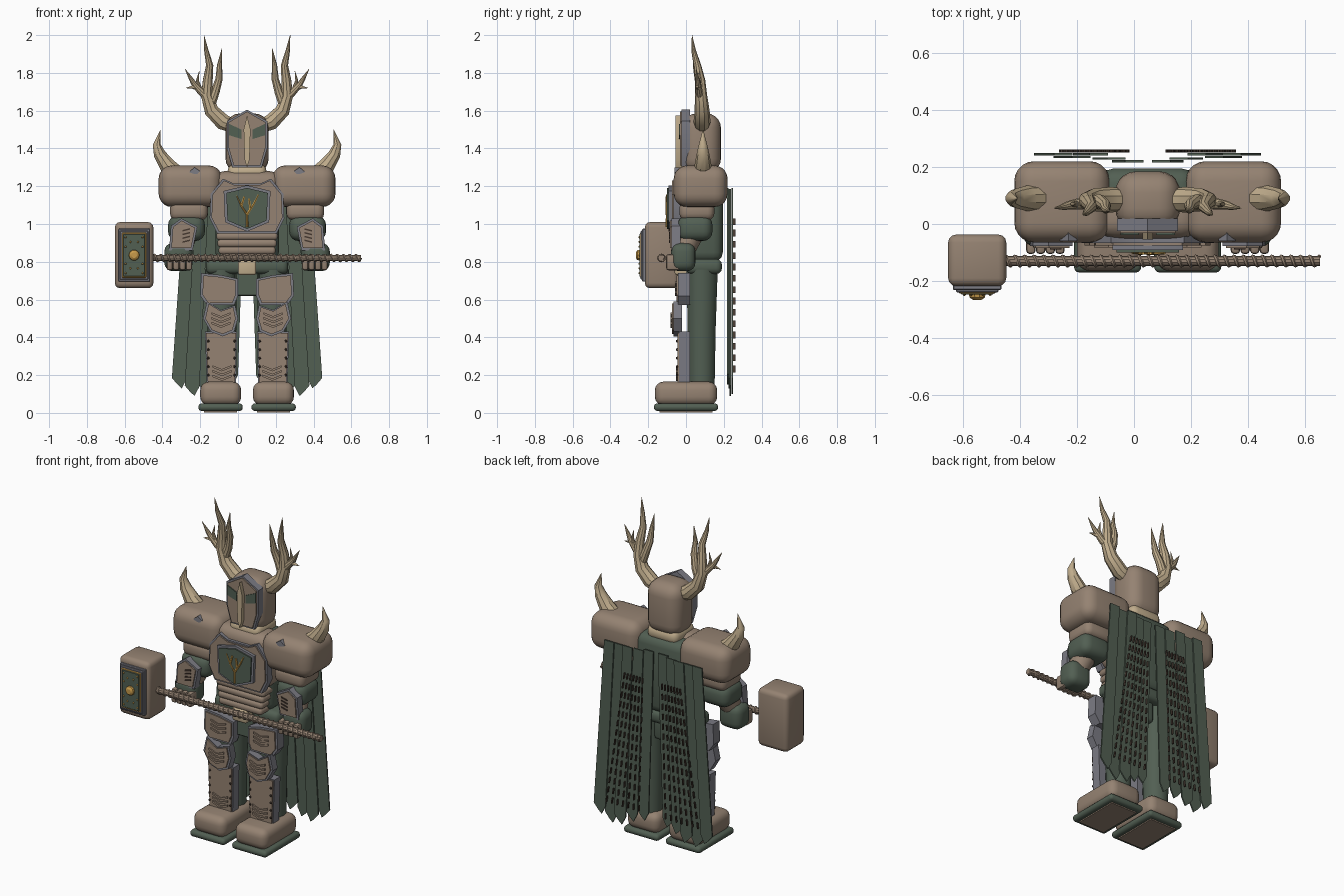
import bpy, bmesh, math
from mathutils import Vector

if "Cube" in bpy.data.objects:
    bpy.data.objects.remove(bpy.data.objects["Cube"])

C = 0.048  # body mirror plane


def mat(name, r, g, b):
    m = bpy.data.materials.new(name)
    m.diffuse_color = (r, g, b, 1)
    m.use_nodes = True
    m.node_tree.nodes["Principled BSDF"].inputs["Base Color"].default_value = m.diffuse_color
    return m


BROWN = mat("brown armour", .30, .225, .168)
GREEN = mat("dark green", .084, .115, .086)
TAN = mat("horn tan", .52, .41, .26)
GREY = mat("steel grey", .20, .20, .23)
GOLD = mat("gold", .58, .33, .07)
DARK = mat("dark stitch brown", .06, .04, .03)


def finish(name, bm, m):
    bmesh.ops.recalc_face_normals(bm, faces=bm.faces)
    me = bpy.data.meshes.new(name)
    bm.to_mesh(me)
    bm.free()
    me.materials.append(m)
    ob = bpy.data.objects.new(name, me)
    bpy.context.collection.objects.link(ob)
    return ob


def boxes(name, dims, m, bev=0, seg=3):
    """Rounded boxes, each given as (x0,x1,y0,y1,z0,z1)."""
    bm = bmesh.new()
    for d in dims:
        vs = bmesh.ops.create_cube(bm, size=1)['verts']
        for v in vs:
            v.co = Vector([d[2 * i] if v.co[i] < 0 else d[2 * i + 1] for i in range(3)])
    if bev:
        bmesh.ops.bevel(bm, geom=bm.edges[:], offset=bev, segments=seg, profile=.5, affect='EDGES')
    return finish(name, bm, m)


def plates(name, outlines, y0, y1, m):
    """Extrude (x,z) outlines from y0 (front) to y1."""
    bm = bmesh.new()
    for pts in outlines:
        f = bm.faces.new([bm.verts.new((x, y0, z)) for x, z in pts])
        r = bmesh.ops.extrude_face_region(bm, geom=[f])
        for v in r['geom']:
            if isinstance(v, bmesh.types.BMVert):
                v.co.y = y1
    return finish(name, bm, m)


def scaled(pts, d):
    """Shrink an outline by about d on every side."""
    xs, zs = [p[0] for p in pts], [p[1] for p in pts]
    cx, cz = (min(xs) + max(xs)) / 2, (min(zs) + max(zs)) / 2
    kx, kz = 1 - 2 * d / (max(xs) - min(xs)), 1 - 2 * d / (max(zs) - min(zs))
    return [(cx + (x - cx) * kx, cz + (z - cz) * kz) for x, z in pts]


def framed(name, pts, y0, y1, m, rim=.012):
    """Steel-edged plate: grey slab with a coloured face in front."""
    return [plates(name + "_rim", [pts], y0 + .008, y1, GREY),
            plates(name, [scaled(pts, rim)], y0, y1 - .004, m)]


def studs(name, centres, r, m):
    bm = bmesh.new()
    for c in centres:
        vs = bmesh.ops.create_icosphere(bm, subdivisions=1, radius=r)['verts']
        bmesh.ops.translate(bm, verts=vs, vec=c)
    return finish(name, bm, m)


def tubes(name, paths, m, res=3):
    """Tapered tubes through (x,y,z,radius) points."""
    cu = bpy.data.curves.new(name, 'CURVE')
    cu.dimensions, cu.bevel_depth, cu.bevel_resolution, cu.use_fill_caps = '3D', 1, res, True
    for pts in paths:
        sp = cu.splines.new('POLY')
        sp.points.add(len(pts) - 1)
        for p, (x, y, z, r) in zip(sp.points, pts):
            p.co, p.radius = (x, y, z, 1), r
    cu.materials.append(m)
    ob = bpy.data.objects.new(name, cu)
    bpy.context.collection.objects.link(ob)
    bpy.context.view_layer.objects.active = ob
    bpy.ops.object.select_all(action='DESELECT')
    ob.select_set(True)
    bpy.ops.object.convert(target='MESH')
    return bpy.context.view_layer.objects.active


def chevrons(cx, zs, w, h, t):
    """Downward-pointing V strips."""
    return [[(cx - w, z + h), (cx, z), (cx + w, z + h), (cx + w, z + h + t), (cx, z + t), (cx - w, z + h + t)]
            for z in zs]


L = []  # left-side parts, copied to the right at the end

# Feet and legs
L += [boxes("sole", [(-.21, .025, -.17, .17, .01, .05)], GREEN, .018),
      boxes("sole_tread", [(-.18, -.005, -.14, .14, 0.003, .012)], BROWN),
      boxes("boot", [(-.2, .017, -.165, .165, .04, .165)], BROWN, .045, 4),
      tubes("leg", [[(-.085, .083, .13, .07), (-.085, .083, .45, .076), (-.09, .085, .76, .085)]], GREEN, 5)]
shin = [(-.165, .15), (-.01, .15), (-.005, .43), (-.175, .43)]
thigh = [(-.165, .57), (-.02, .57), (0, .62), (0, .71), (-.09, .73), (-.195, .74), (-.2, .62)]
knee = [(-.145, .43), (-.08, .405), (-.02, .43), (0, .5), (-.015, .57), (-.09, .545), (-.165, .59), (-.185, .5)]
L += framed("shin_guard", shin, -.045, .02, BROWN, .006)
L += framed("thigh_guard", thigh, -.05, .02, BROWN)
L += framed("knee_guard", knee, -.075, -.02, BROWN)
L += [plates("knee_chevrons", chevrons(-.09, (.45, .475, .5), .05, .02, .012), -.083, -.07, BROWN),
      plates("shin_chevrons", chevrons(-.085, (.17, .195, .22), .05, .02, .012), -.053, -.04, BROWN),
      plates("thigh_chevrons", chevrons(-.095, (.62, .645, .67), .05, .015, .01), -.057, -.045, BROWN),
      studs("shin_rivets", [(x, -.047, .2 + .045 * i) for x in (-.158, -.018) for i in range(5)], .008, DARK)]

# Hips, belt and loincloth
boxes("hips", [(-.17, .266, .0, .19, .735, .815)], GREEN, .03)
boxes("crotch", [(-.02, .116, .03, .15, .62, .78)], GREEN, .02)
boxes("loincloth", [(-.012, .108, -.005, .02, .62, .74)], GREEN, .005, 1)
boxes("buckle", [(0, .096, -.06, .02, .73, .81)], TAN, .012)

# Torso
boxes("torso", [(-.12, .216, .0, .195, .8, 1.26)], GREEN, .05)
boxes("abdomen_bands", [(-.115 + .006 * i, .211 - .006 * i, -.055, .13, .915 - .038 * i, .957 - .038 * i)
                        for i in range(4)], BROWN, .017)
boxes("chest", [(-.13, .226, -.05, .12, .95, 1.28)], BROWN, .06, 4)
chest = [(-.11, .95), (.206, .95), (.245, 1.03), (.24, 1.16), (.175, 1.24), (.12, 1.215),
         (-.024, 1.215), (-.08, 1.24), (-.145, 1.16), (-.15, 1.03)]
framed("breastplate", chest, -.075, -.02, BROWN, .01)
shield = [(C, .96), (.165, 1.01), (.172, 1.175), (C, 1.205), (-.076, 1.175), (-.069, 1.01)]
framed("emblem_shield", shield, -.1, -.07, GREEN, .014)
tree = [[(0, -.1), (0, -.035), (-.03, .01), (-.055, .065)], [(0, -.035), (.035, .02), (.06, .07)],
        [(-.03, .01), (-.015, .06)], [(.018, -.008), (.01, .05)]]
tubes("emblem_tree", [[(C + x, -.102, 1.085 + z, .007 - .0015 * i) for i, (x, z) in enumerate(p)]
                      for p in tree], GOLD, 1)

# Neck and helmet
boxes("collar", [(-.055, .151, -.02, .175, 1.23, 1.315)], TAN, .035)
boxes("helmet", [(-.066, .162, -.02, .185, 1.27, 1.585)], BROWN, .075, 5)
face = [(-.03, 1.3), (.126, 1.3), (.155, 1.4), (.155, 1.545), (C, 1.605), (-.059, 1.545), (-.059, 1.4)]
framed("face_plate", face, -.032, .02, BROWN, .01)
for s in (-1, 1):
    plates("eye_panel", [[(C + s * x, z) for x, z in ((.03, 1.45), (.095, 1.47), (.095, 1.53), (.03, 1.5))]],
           -.038, -.02, GREEN)
plates("nose_ridge", [[(C, 1.3), (C + .013, 1.34), (C + .018, 1.5), (C, 1.575), (C - .018, 1.5), (C - .013, 1.34)]],
       -.055, -.02, TAN)

# Antlers
L.append(tubes("antler", [
    [(-.01, .085, 1.51, .035), (-.08, .085, 1.54, .045), (-.14, .085, 1.6, .04), (-.165, .08, 1.68, .032),
     (-.16, .075, 1.76, .027), (-.15, .06, 1.84, .02), (-.168, .04, 1.92, .012), (-.18, .032, 2.0, .001)],
    [(-.15, .08, 1.62, .028), (-.12, .08, 1.7, .024), (-.1, .065, 1.77, .02), (-.098, .05, 1.84, .014),
     (-.085, .045, 1.93, .001)],
    [(-.15, .08, 1.66, .025), (-.195, .07, 1.7, .02), (-.232, .065, 1.74, .015), (-.25, .06, 1.77, .011),
     (-.28, .055, 1.82, .001)],
    [(-.21, .07, 1.715, .012), (-.24, .06, 1.725, .009), (-.275, .06, 1.72, .001)],
    [(-.2, .07, 1.71, .014), (-.215, .07, 1.76, .008), (-.205, .07, 1.81, .001)]], TAN))

# Shoulders
L += [boxes("shoulder_pad", [(-.42, -.085, -.065, .22, 1.09, 1.31)], BROWN, .07, 5),
      tubes("shoulder_horn", [[(-.32, .09, 1.26, .048), (-.375, .09, 1.31, .045), (-.415, .09, 1.37, .034),
                               (-.43, .09, 1.42, .022), (-.41, .09, 1.5, .001)]], TAN),
      plates("shoulder_stud", [[(-.26, 1.275), (-.22, 1.26), (-.2, 1.28), (-.23, 1.3)]], -.06, -.02, GREY)]

# Arms and hands
L += [boxes("upper_arm", [(-.36, -.16, -.035, .15, 1.02, 1.12)], BROWN, .035),
      boxes("elbow", [(-.37, -.175, -.045, .14, .91, 1.045)], GREEN, .05, 4),
      tubes("forearm", [[(-.28, .03, .96, .07), (-.31, -.02, .84, .055)]], BROWN, 4),
      boxes("glove", [(-.39, -.24, -.08, .05, .75, .9)], GREEN, .045, 4),
      boxes("fingers", [(-.378 + .034 * i, -.345 + .034 * i, -.105, -.03, .755, .84) for i in range(4)],
            BROWN, .012, 2)]
L += framed("vambrace", [(-.365, .86), (-.24, .86), (-.215, .985), (-.3, 1.03), (-.355, .99)], -.085, -.03, BROWN)
L.append(plates("vambrace_slots", [[(-.295, z), (-.255, z + .01), (-.255, z + .018), (-.295, z + .008)]
                                   for z in (.9, .92, .94, .96)], -.09, -.08, DARK))

# Cape strips, layered outwards, with dashed stitching behind
for i in range(5):
    t0, t1 = -.28 + .062 * i, -.215 + .062 * i
    b0, b1 = -.35 + .068 * i, -.272 + .068 * i
    y = (.241, .231, .241, .226, .216)[i]
    zt, low = 1.19 - .006 * (i % 2), (.13, .09, .1, .13, .15)[i]
    L.append(plates("cape_strip", [[(t0, zt), (b0, low + .055), (b0 + .03, low + .02), (b0 + .052, low),
                                    (b1, low + .05), (t1, zt)]], y, y + .008, GREEN))
dashes = []
for i in range(7):
    for j in range(14):
        za, zb = 1.03 - .06 * j, .995 - .06 * j
        xa, xb = [-.14 + .02 * i + (1.03 - z) * (-.15 + .02 * i) for z in (za, zb)]
        dashes.append([(xa, za), (xb, zb), (xb + .005, zb), (xa + .005, za)])
L.append(plates("cape_stitching", dashes, .25, .262, DARK))

# Copy the left parts across the body plane
for ob in L:
    me = ob.data.copy()
    for v in me.vertices:
        v.co.x = 2 * C - v.co.x
    me.flip_normals()
    bpy.context.collection.objects.link(bpy.data.objects.new(ob.name.split(".")[0] + "_right", me))

# War hammer: wrapped shaft and head
HY, HZ = -.13, .82
tubes("hammer_shaft", [[(-.46, HY, HZ, .018), (.652, HY, HZ, .018)]], BROWN)
n = 33 * 12
tubes("shaft_wrap", [[(-.45 + 1.1 * i / n, HY + .016 * math.cos(i * math.pi / 6),
                       HZ + .016 * math.sin(i * math.pi / 6), .007) for i in range(n + 1)]], BROWN, 1)
boxes("hammer_head", [(-.652, -.448, -.218, -.037, .66, 1.01)], BROWN, .028)
for name, d, y, m in (("head_plate", 0, -.232, GREY), ("head_plate_step", .01, -.24, GREY),
                      ("head_gold_frame", .02, -.244, GOLD), ("head_panel", .026, -.247, GREEN)):
    boxes(name, [(-.635 + d, -.465 - d, y, -.21, .695 + d, .975 - d)], m, .004, 1)
tubes("head_boss", [[(-.55, -.24, .835, .03), (-.55, -.258, .835, .027), (-.55, -.266, .835, .015)]], GOLD)
studs("head_panel_studs", [(-.55 + sx * x, -.247, .835 + sz * z) for sx in (-1, 1) for sz in (-1, 1)
                           for x, z in ((.045, .095), (.02, .07), (.045, .045))], .006, GOLD)

# Smooth shading with sharp edges kept
bpy.ops.object.select_all(action='SELECT')
bpy.context.view_layer.objects.active = bpy.data.objects["helmet"]
bpy.ops.object.shade_smooth_by_angle(angle=math.radians(35))
